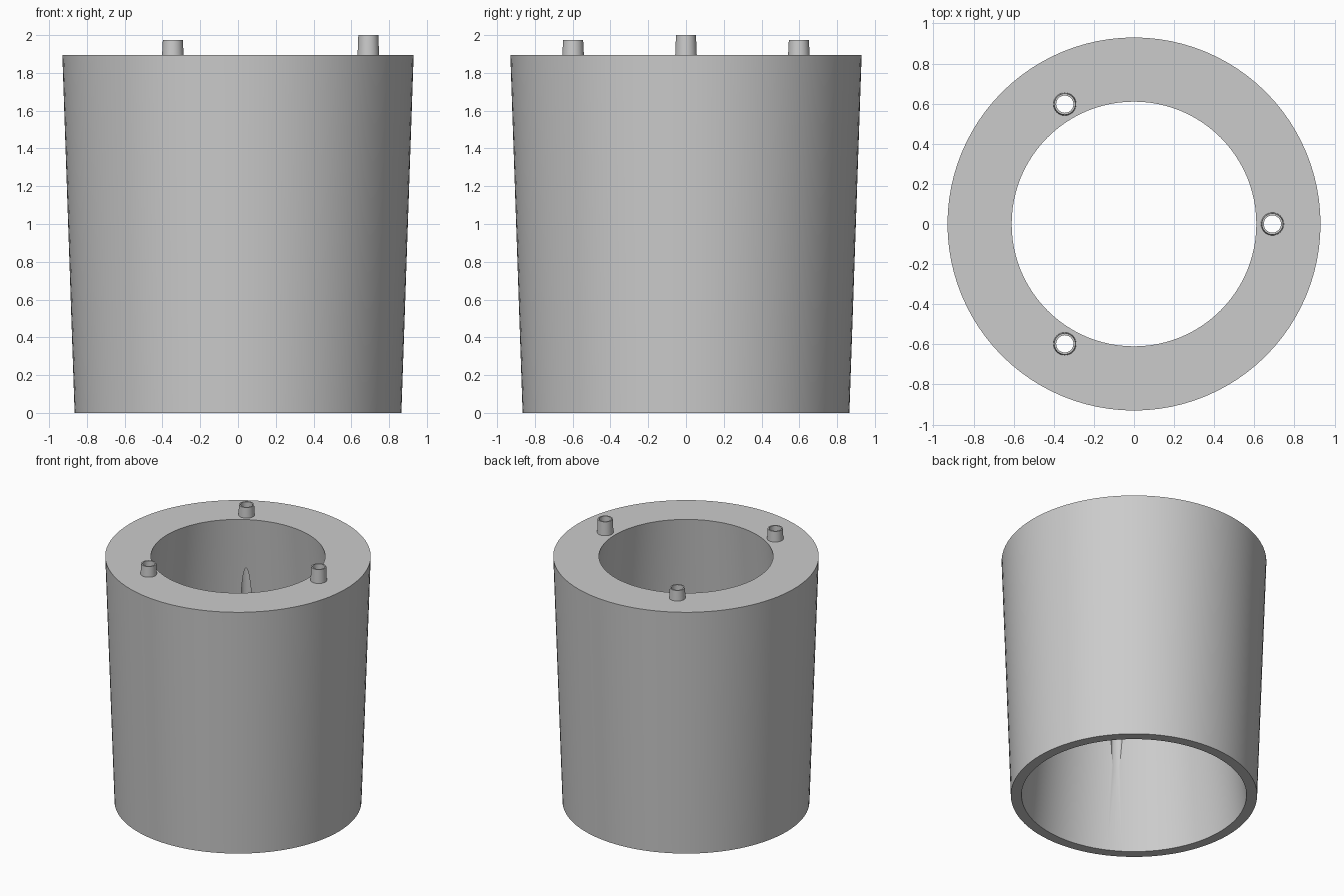
import bpy
import math
from math import radians

cube = bpy.data.objects.get("Cube")
if cube:
    bpy.data.objects.remove(cube, do_unlink=True)

grey = bpy.data.materials.new("plain grey")
grey.use_nodes = True
colour = (0.6, 0.6, 0.6, 1)
grey.diffuse_color = colour
grey.node_tree.nodes["Principled BSDF"].inputs["Base Color"].default_value = colour

TOP = 1.895          # height of the flat rim
RING = 0.69          # distance of the pegs from the axis
BORE = 0.043         # radius of the peg holes


def lathe(name, profile, sides, location=(0, 0, 0)):
    """Revolve a closed (radius, height) outline, listed counter-clockwise."""
    n = len(profile)
    verts, faces = [], []
    for i in range(sides):
        a = math.tau * i / sides
        verts += [(r * math.cos(a), r * math.sin(a), z) for r, z in profile]
        j = (i + 1) % sides
        for k in range(n):
            m = (k + 1) % n
            faces.append((i * n + k, j * n + k, j * n + m, i * n + m))
    mesh = bpy.data.meshes.new(name)
    mesh.from_pydata(verts, [], faces)
    mesh.materials.append(grey)
    obj = bpy.data.objects.new(name, mesh)
    obj.location = location
    bpy.context.collection.objects.link(obj)
    return obj


def activate(obj):
    bpy.ops.object.select_all(action='DESELECT')
    obj.select_set(True)
    bpy.context.view_layer.objects.active = obj


def smooth(obj):
    activate(obj)
    bpy.ops.object.shade_smooth_by_angle(angle=radians(30))


# Tapered sleeve: wall thin at the foot and thick at the rim
sleeve = lathe("sleeve", [(0.79, 0), (0.865, 0), (0.93, TOP), (0.61, TOP)], 96)

# Three hollow pegs, one taller, with holes that run out through the inner wall
pegs = [("tall_peg", 0, 2.0), ("back_peg", 120, 1.975), ("front_peg", 240, 1.975)]
for name, angle, top in pegs:
    x, y = RING * math.cos(radians(angle)), RING * math.sin(radians(angle))
    peg = lathe(name, [(BORE, TOP), (0.057, TOP), (0.053, top), (BORE, top)],
                32, (x, y, 0))
    smooth(peg)

    # Drill the hole through the sleeve
    bpy.ops.mesh.primitive_cylinder_add(vertices=32, radius=BORE, depth=1.9,
                                        location=(x, y, 1.2))
    cutter = bpy.context.object
    cutter.name = name + "_hole_cutter"
    cutter.hide_render = True
    cutter.data.materials.append(grey)
    cut = sleeve.modifiers.new(name + "_hole", 'BOOLEAN')
    cut.operation = 'DIFFERENCE'
    cut.solver = 'EXACT'
    cut.object = cutter
    activate(sleeve)
    bpy.ops.object.modifier_apply(modifier=cut.name)
    bpy.data.objects.remove(cutter, do_unlink=True)

smooth(sleeve)
